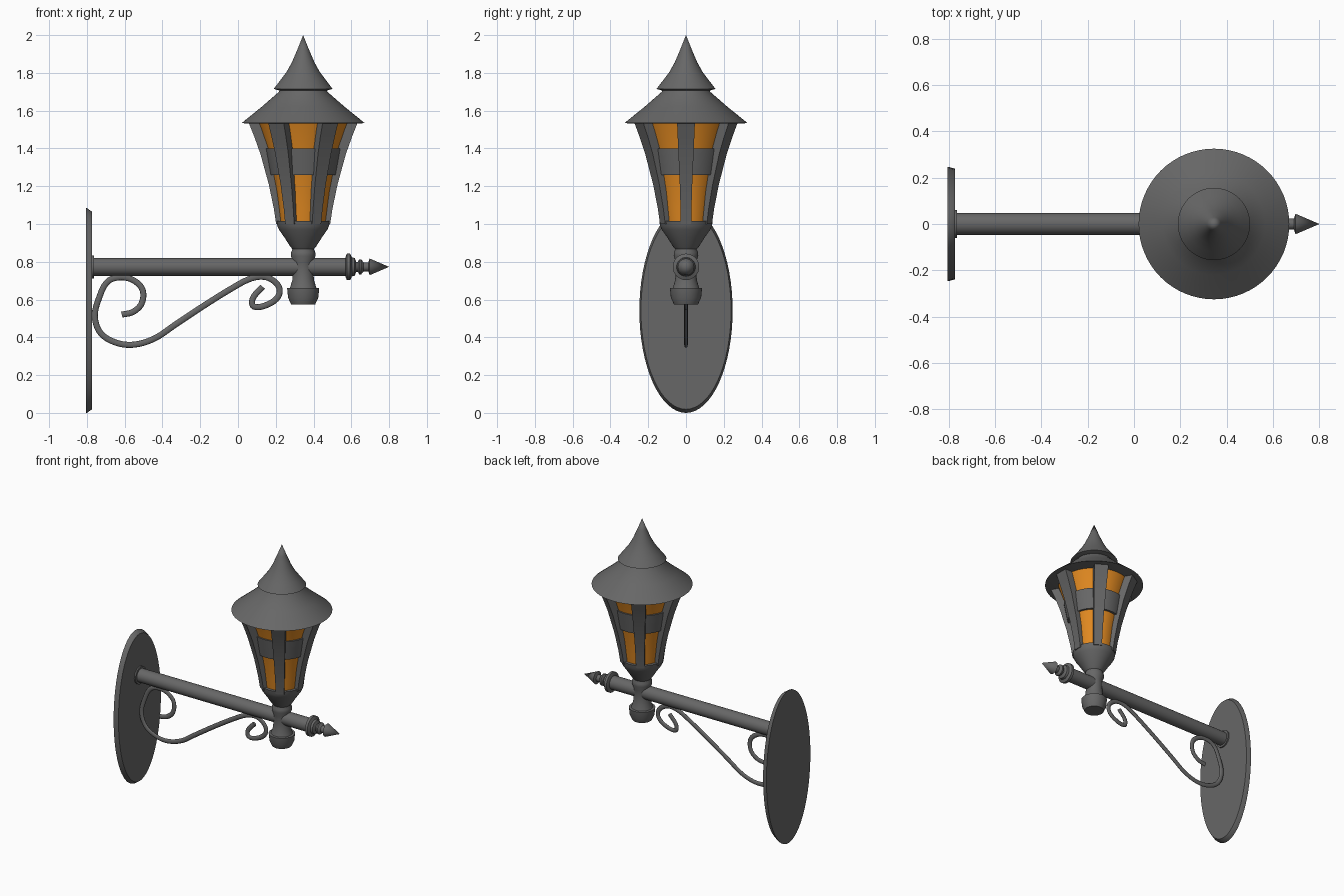
import bpy, bmesh, math
from mathutils import Vector, Matrix

if "Cube" in bpy.data.objects:
    bpy.data.objects.remove(bpy.data.objects["Cube"])


def material(name, rgb):
    m = bpy.data.materials.new(name)
    m.diffuse_color = (*rgb, 1)
    m.use_nodes = True
    m.node_tree.nodes["Principled BSDF"].inputs["Base Color"].default_value = m.diffuse_color
    return m


IRON = material("dark grey iron", (0.135, 0.135, 0.135))
AMBER = material("amber glass", (0.75, 0.25, 0.015))
LX, ARM_Z = 0.345, 0.773          # lantern axis and arm height


def finish(name, bm, mat, angle=35):
    bmesh.ops.recalc_face_normals(bm, faces=bm.faces)
    me = bpy.data.meshes.new(name)
    bm.to_mesh(me)
    bm.free()
    ob = bpy.data.objects.new(name, me)
    bpy.context.collection.objects.link(ob)
    me.materials.append(mat)
    bpy.ops.object.select_all(action='DESELECT')
    ob.select_set(True)
    bpy.context.view_layer.objects.active = ob
    bpy.ops.object.shade_smooth_by_angle(angle=math.radians(angle))
    return ob


def lathe(name, profile, mat=IRON, matrix=Matrix.Translation((LX, 0, 0)), n=48):
    """Closed turned solid from (radius, height) pairs around local z."""
    bm = bmesh.new()
    rings = []
    for r, z in profile:
        if r == 0:
            rings.append([bm.verts.new((0, 0, z))] * n)
        else:
            rings.append([bm.verts.new((r * math.cos(2 * math.pi * i / n),
                                        r * math.sin(2 * math.pi * i / n), z)) for i in range(n)])
    for a, b in zip(rings, rings[1:]):
        for i in range(n):
            j = (i + 1) % n
            bm.faces.new(list(dict.fromkeys((a[i], a[j], b[j], b[i]))))
    for ring in (rings[0], rings[-1]):
        if ring[0] is not ring[1]:
            bm.faces.new(ring)
    bm.transform(matrix)
    return finish(name, bm, mat)


ALONG_X = Matrix.Translation((0, 0, ARM_Z)) @ Matrix.Rotation(math.pi / 2, 4, 'Y')

# oval wall plate, bevelled towards the front
plate = Matrix.Translation((0, 0, 0.542)) @ Matrix.Rotation(math.pi / 2, 4, 'Y') \
    @ Matrix.Diagonal((0.542, 0.247, 1, 1))
lathe("wall_plate", [(1, -0.805), (1, -0.8), (0.965, -0.773)], matrix=plate, n=64)

# arm with wall collar, ring and spear tip
lathe("arm", [(0.047, -0.79), (0.047, 0.585)], matrix=ALONG_X, n=32)
lathe("arm_collar", [(0.061, -0.78), (0.061, -0.763)], matrix=ALONG_X, n=32)
lathe("arm_finial", [(0.055, 0.57), (0.07, 0.576), (0.07, 0.594), (0.05, 0.603), (0.047, 0.618),
                     (0.026, 0.626), (0.026, 0.634), (0.04, 0.642), (0.04, 0.652), (0.024, 0.665),
                     (0.024, 0.69), (0.044, 0.697), (0, 0.8)], matrix=ALONG_X, n=32)

# scroll bracket below the arm
pts = [(-.615, .52), (-.555, .535), (-.51, .58), (-.505, .65), (-.55, .7), (-.62, .718), (-.69, .695),
       (-.735, .61), (-.758, .51), (-.725, .42), (-.64, .37), (-.545, .362), (-.44, .395), (-.335, .465),
       (-.2, .555), (-.04, .655), (.07, .712), (.15, .718), (.212, .675), (.215, .62), (.16, .575),
       (.085, .563), (.078, .605), (.13, .668)]
cu = bpy.data.curves.new("scroll_bracket", 'CURVE')
cu.dimensions = '3D'
cu.bevel_depth = 0.016
cu.bevel_resolution = 2
cu.use_fill_caps = True
cu.resolution_u = 6
sp = cu.splines.new('BEZIER')
sp.bezier_points.add(len(pts) - 1)
for i, (x, z) in enumerate(pts):
    a = Vector(pts[max(i - 1, 0)])
    b = Vector(pts[min(i + 1, len(pts) - 1)])
    p = sp.bezier_points[i]
    p.handle_left_type = p.handle_right_type = 'FREE'
    t = (b - a).normalized()
    hl, hr = (Vector((x, z)) - a).length / 3, (b - Vector((x, z))).length / 3
    p.co = (x, 0, z)
    p.handle_left = (x - t.x * hl, 0, z - t.y * hl)
    p.handle_right = (x + t.x * hr, 0, z + t.y * hr)
scroll = bpy.data.objects.new("scroll_bracket", cu)
scroll.scale.y = 0.6
cu.materials.append(IRON)
bpy.context.collection.objects.link(scroll)

# lantern stem with bottom knob, and cup
lathe("stem", [(0.064, 0.575), (0.08, 0.61), (0.085, 0.66), (0.07, 0.662), (0.058, 0.70), (0.054, 0.74),
               (0.054, 0.80), (0.065, 0.83), (0.064, 0.85), (0.055, 0.87), (0.055, 0.9)])
lathe("cup", [(0.05, 0.86), (0.068, 0.88), (0.1, 0.93), (0.128, 0.97), (0.137, 0.99), (0.142, 1.017),
              (0.12, 1.017)])

# glass body and iron band
lathe("glass", [(0.12, 1.0), (0.13, 1.08), (0.142, 1.17), (0.16, 1.26), (0.19, 1.40), (0.238, 1.54)], AMBER)
lathe("middle_band", [(0.155, 1.26), (0.175, 1.26), (0.188, 1.33), (0.201, 1.40), (0.18, 1.40)])

# six tapered corner posts
levels = [(1.0, 0.143, 0.055), (1.08, 0.155, 0.058), (1.21, 0.182, 0.066),
          (1.37, 0.226, 0.08), (1.46, 0.258, 0.088), (1.545, 0.292, 0.095)]
for k in range(6):
    bm = bmesh.new()
    prev = None
    for z, r, w in levels:
        ring = [bm.verts.new((x, y, z)) for x, y in
                ((r, -w / 2), (r, w / 2), (r - 0.055, w / 2), (r - 0.055, -w / 2))]
        if prev:
            for i in range(4):
                j = (i + 1) % 4
                bm.faces.new((prev[i], prev[j], ring[j], ring[i]))
        else:
            bm.faces.new(ring)
        prev = ring
    bm.faces.new(prev)
    bm.transform(Matrix.Translation((LX, 0, 0)) @ Matrix.Rotation(k * math.pi / 3, 4, 'Z'))
    finish("corner_post_%d" % (k + 1), bm, IRON)

# roof and pointed cap
lathe("roof", [(0.31, 1.533), (0.325, 1.535), (0.22, 1.62), (0.128, 1.70), (0.12, 1.72)], n=64)
lathe("roof_cap", [(0.12, 1.705), (0.156, 1.715), (0.118, 1.765), (0.088, 1.805), (0.06, 1.855),
                   (0.03, 1.925), (0, 2.0)])
